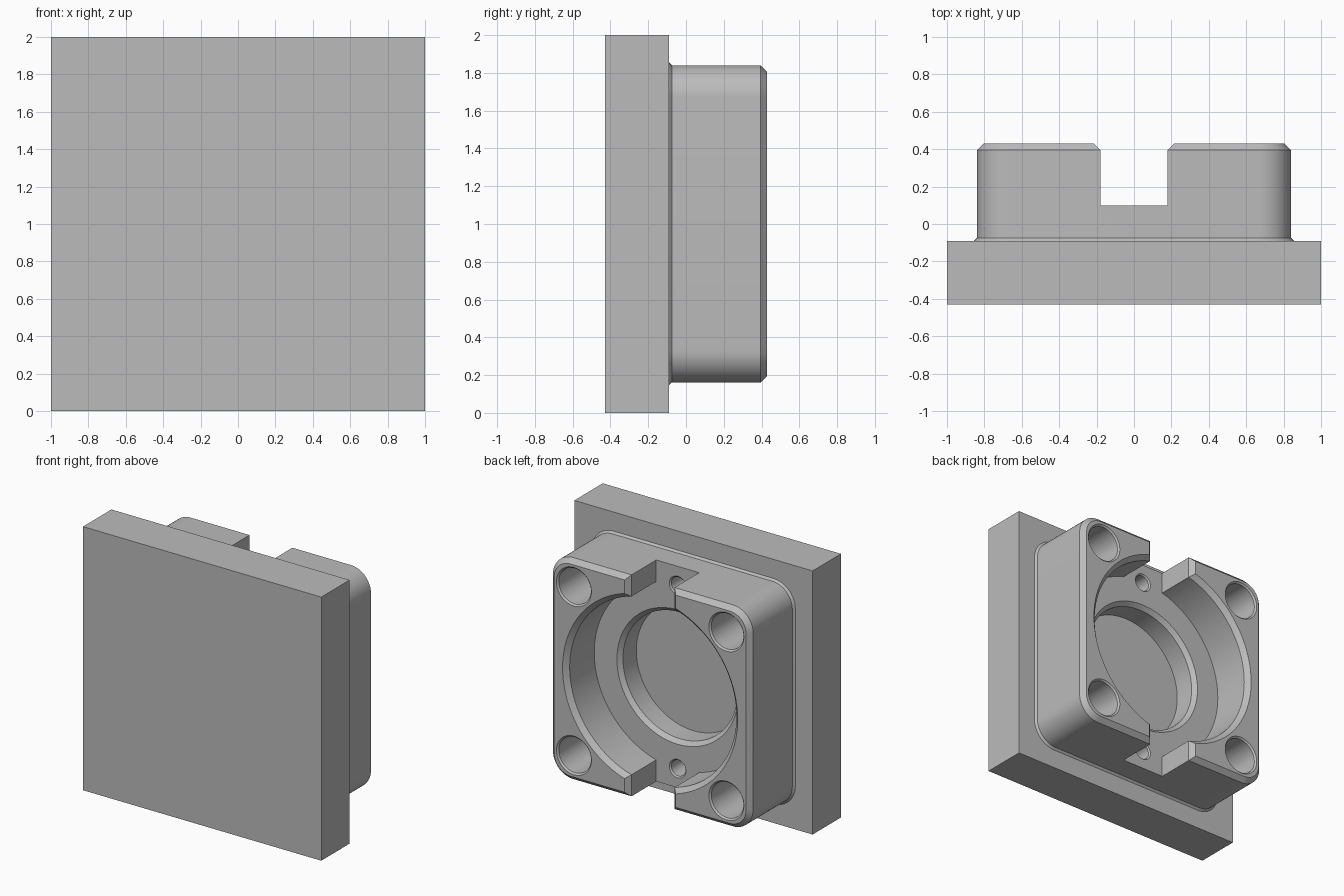
import bpy, bmesh
from math import sin, cos, pi

cube = bpy.data.objects.get("Cube")
if cube:
    bpy.data.objects.remove(cube)

MID = 1.0        # height of the part's centre
BACK = 0.43      # rear face
SEAT = -0.09     # plane where housing meets plate
FLOOR = 0.10     # floor of the large bore and slot
CH = 0.035       # chamfer size

grey = bpy.data.materials.new("plain_grey")
grey.use_nodes = True
grey.diffuse_color = (0.5, 0.5, 0.5, 1)
grey.node_tree.nodes["Principled BSDF"].inputs["Base Color"].default_value = (0.5, 0.5, 0.5, 1)


def circle(r, x=0, z=0, n=96):
    return [(x + r * cos(2 * pi * i / n), z + r * sin(2 * pi * i / n)) for i in range(n)]


def rect(w, h):
    return [(w, h), (-w, h), (-w, -h), (w, -h)]


def rounded_square(half, r, n=12):
    pts = []
    for k, (sx, sz) in enumerate(((1, 1), (-1, 1), (-1, -1), (1, -1))):
        for i in range(n + 1):
            a = (k + i / n) * pi / 2
            pts.append((sx * (half - r) + r * cos(a), sz * (half - r) + r * sin(a)))
    return pts


def loft(name, sections):
    """Closed solid through (y, outline) sections stacked along y."""
    bm = bmesh.new()
    rings = [[bm.verts.new((x, y, MID + z)) for x, z in pts] for y, pts in sections]
    n = len(rings[0])
    for a, b in zip(rings, rings[1:]):
        for i in range(n):
            j = (i + 1) % n
            bm.faces.new((a[i], a[j], b[j], b[i]))
    bm.faces.new(rings[0])
    bm.faces.new(rings[-1])
    bmesh.ops.recalc_face_normals(bm, faces=bm.faces)
    mesh = bpy.data.meshes.new(name)
    bm.to_mesh(mesh)
    bm.free()
    mesh.materials.append(grey)
    obj = bpy.data.objects.new(name, mesh)
    bpy.context.collection.objects.link(obj)
    return obj


def activate(obj):
    bpy.ops.object.select_all(action='DESELECT')
    obj.select_set(True)
    bpy.context.view_layer.objects.active = obj


def cut(target, cutter):
    mod = target.modifiers.new("cut", 'BOOLEAN')
    mod.operation = 'DIFFERENCE'
    mod.solver = 'EXACT'
    mod.object = cutter
    cutter.hide_render = True
    activate(target)
    bpy.ops.object.modifier_apply(modifier=mod.name)
    bpy.data.objects.remove(cutter)


def hole(r, top, bottom, ch, x=0, z=0, n=96):
    """Round cutter with a chamfered mouth at y = top."""
    over = 0.04
    return loft("hole_cutter", [(bottom, circle(r, x, z, n)), (top - ch, circle(r, x, z, n)),
                                (top + over, circle(r + ch + over, x, z, n))])


# Square mounting plate
loft("mounting_plate", [(-BACK, rect(1, 1)), (SEAT, rect(1, 1))])

# Housing block with flared foot and chamfered rear rim
housing = loft("housing", [
    (SEAT, rounded_square(0.855, 0.185)),
    (SEAT + 0.015, rounded_square(0.84, 0.17)),
    (BACK - CH, rounded_square(0.84, 0.17)),
    (BACK, rounded_square(0.84 - CH, 0.17 - CH))])

# Stepped bore
cut(housing, hole(0.70, BACK, FLOOR, CH))
cut(housing, hole(0.48, FLOOR, SEAT - 0.1, 0.03))

# Vertical slot with chamfered mouth
cut(housing, loft("slot_cutter", [
    (FLOOR, rect(0.18, 1.2)), (BACK - CH, rect(0.18, 1.2)),
    (BACK + 0.04, rect(0.18 + CH + 0.04, 1.2))]))

# Corner bolt holes and small pin holes in the slot floor
for sx in (-1, 1):
    for sz in (-1, 1):
        cut(housing, hole(0.135, BACK, SEAT - 0.1, 0.012, sx * 0.64, sz * 0.64, 40))
for sz in (-1, 1):
    cut(housing, hole(0.06, FLOOR, SEAT - 0.1, 0.01, 0, sz * 0.695, 32))

activate(housing)
bpy.ops.object.shade_smooth_by_angle(angle=pi / 7)
